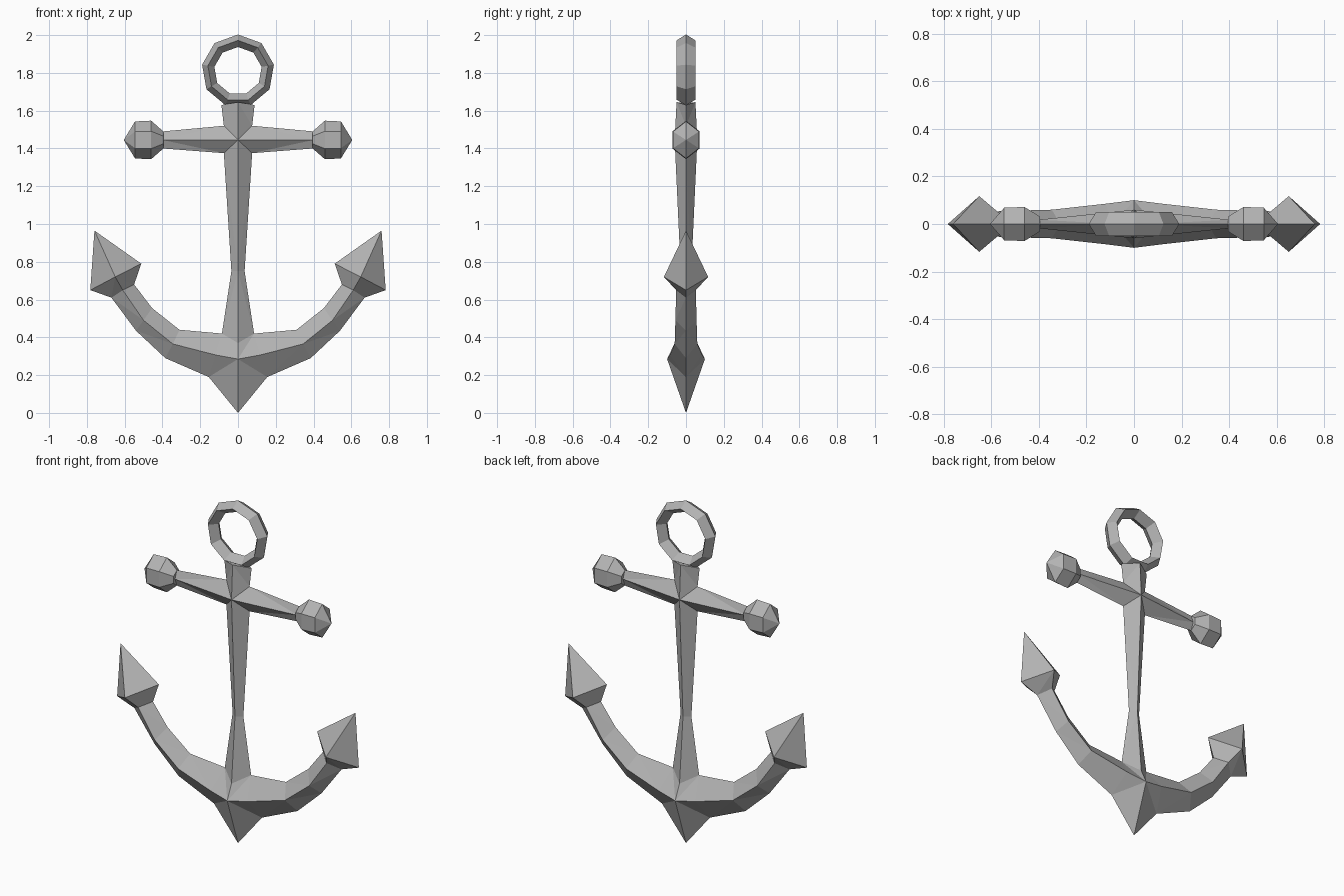
import bpy, bmesh, math

cube = bpy.data.objects.get("Cube")
if cube:
    bpy.data.objects.remove(cube, do_unlink=True)

GREY = (0.45, 0.45, 0.45, 1)
iron = bpy.data.materials.new("grey iron")
iron.use_nodes = True
iron.diffuse_color = GREY
iron.node_tree.nodes["Principled BSDF"].inputs["Base Color"].default_value = GREY


def diamond(a, ridge, b, depth):
    """Four-sided section: edge a, front ridge, edge b, back ridge (x, z points)."""
    return [(a[0], 0, a[1]), (ridge[0], -depth, ridge[1]),
            (b[0], 0, b[1]), (ridge[0], depth, ridge[1])]


def loft(name, strips, mirror=False, closed=False):
    """Skin each strip of sections; points that coincide are merged."""
    bm = bmesh.new()
    for sections in strips:
        rings = [[bm.verts.new(p) for p in s] for s in sections]
        if closed:
            rings.append(rings[0])
        for r, s in zip(rings, rings[1:]):
            n = len(r)
            for i in range(n):
                j = (i + 1) % n
                bm.faces.new((r[i], r[j], s[j], s[i]))
    if mirror:
        dup = bmesh.ops.duplicate(bm, geom=bm.verts[:] + bm.edges[:] + bm.faces[:])
        for v in dup["geom"]:
            if isinstance(v, bmesh.types.BMVert):
                v.co.x *= -1
    bmesh.ops.remove_doubles(bm, verts=bm.verts, dist=0.0005)
    bmesh.ops.triangulate(bm, faces=bm.faces[:], quad_method='SHORT_EDGE')
    bmesh.ops.recalc_face_normals(bm, faces=bm.faces)
    mesh = bpy.data.meshes.new(name)
    bm.to_mesh(mesh)
    bm.free()
    mesh.materials.append(iron)
    obj = bpy.data.objects.new(name, mesh)
    bpy.context.collection.objects.link(obj)
    return obj


# Shank: lower blade and short neck, both meeting at the crossing point
def shank_section(half, side_z, depth, ridge_z):
    return diamond((-half, side_z), (0, ridge_z), (half, side_z), depth)


CROSS_Z = 1.445
loft("shank", [
    [shank_section(0.085, 0.42, 0.06, 0.37),
     shank_section(0.035, 0.75, 0.028, 0.75),
     shank_section(0.075, 1.375, 0.06, CROSS_Z)],
    [shank_section(0.075, 1.52, 0.06, CROSS_Z),
     shank_section(0.088, 1.63, 0.05, 1.645),
     [(0, 0, 1.64)] * 4],
])

# Stock: tapered crossbar on both sides
loft("crossbar", [[
    diamond((0.075, 1.375), (0, CROSS_Z), (0.075, 1.52), 0.06),
    diamond((0.40, 1.40), (0.40, CROSS_Z), (0.40, 1.49), 0.018),
]], mirror=True)


# Six-sided knobs at the crossbar ends
def knob_section(x, size):
    outline = [(0, 1), (0.7, 0.45), (0.7, -0.45), (0, -1), (-0.7, -0.45), (-0.7, 0.45)]
    return [(x, y * size, CROSS_Z + z * size) for y, z in outline]


loft("crossbar_knobs", [[
    knob_section(0.395, 0), knob_section(0.395, 0.045), knob_section(0.46, 0.102),
    knob_section(0.545, 0.098), knob_section(0.605, 0),
]], mirror=True)

# Curved arms ending in pointed flukes
loft("arms_and_flukes", [[
    diamond((0, 0), (0, 0.285), (0, 0.497), 0.10),
    diamond((0.155, 0.19), (0.12, 0.307), (0.085, 0.42), 0.085),
    diamond((0.385, 0.29), (0.345, 0.365), (0.31, 0.44), 0.06),
    diamond((0.54, 0.435), (0.50, 0.49), (0.455, 0.555), 0.056),
    diamond((0.67, 0.61), (0.61, 0.65), (0.55, 0.68), 0.052),
    diamond((0.782, 0.65), (0.65, 0.72), (0.512, 0.79), 0.117),
    [(0.76, 0, 0.965)] * 4,
]], mirror=True)

# Nine-sided ring with a diamond section
ring = []
for k in range(9):
    a = math.tau * k / 9
    ring.append([(r * math.sin(a), y, 1.81 + r * math.cos(a))
                 for r, y in ((0.193, 0), (0.162, -0.05), (0.127, 0), (0.162, 0.05))])
loft("ring", [ring], closed=True)
